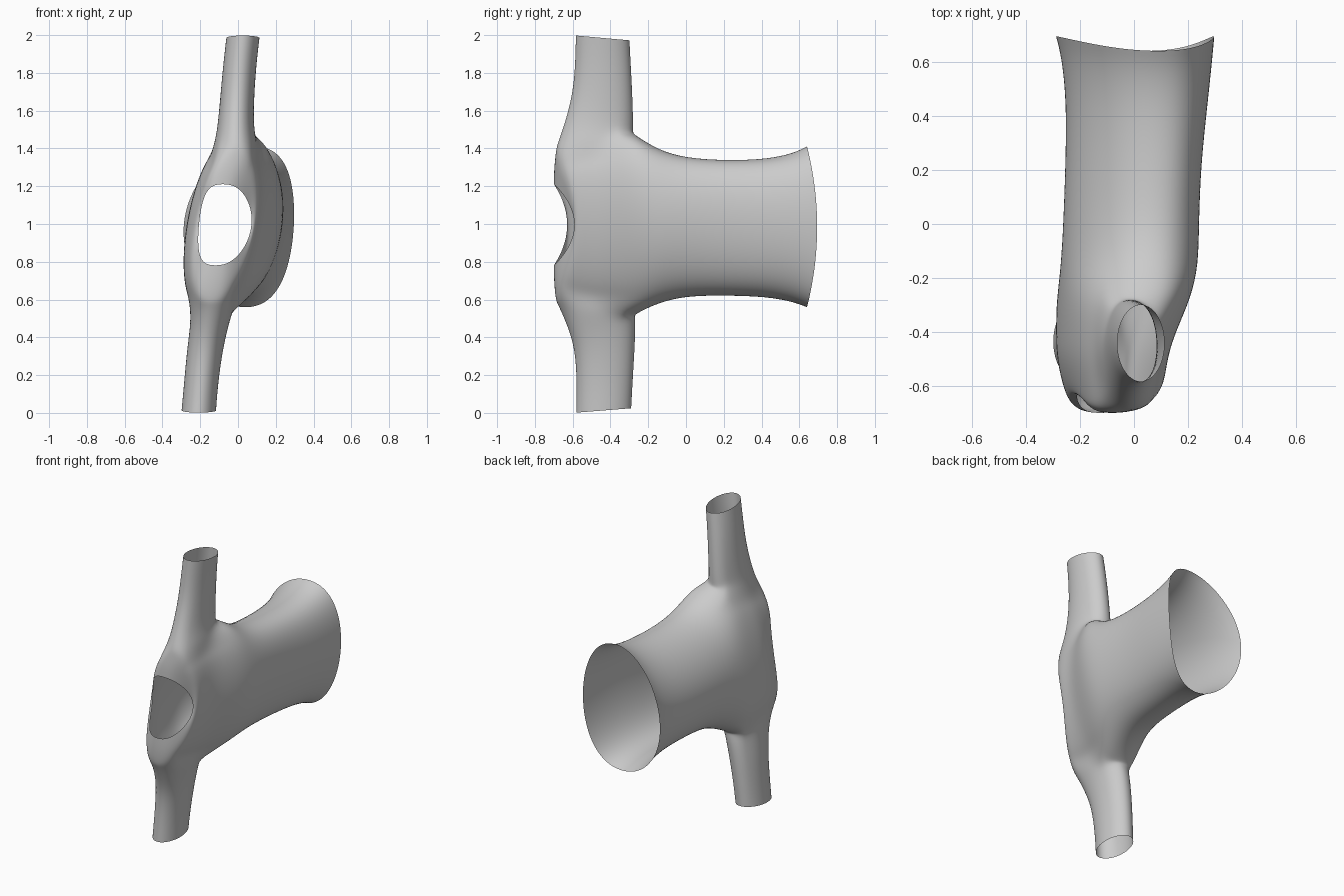
import bpy, bmesh
from math import sin, cos, pi, atan2

if "Cube" in bpy.data.objects:
    bpy.data.objects.remove(bpy.data.objects["Cube"])

N = 32          # points round the torso
K = 3           # half width of each armhole, in torso points

# torso sections: y, side bow, x left, x right, z bottom, z top, x at bottom, x at top
TORSO = [
    (0.64, 0.055, -0.29, 0.296, 0.557, 1.413, 0.04, 0.09),
    (0.57, 0.045, -0.268, 0.288, 0.585, 1.377, 0.03, 0.09),
    (0.43, 0.02, -0.25, 0.27, 0.613, 1.345, 0.02, 0.09),
    (0.22, 0.0, -0.253, 0.243, 0.62, 1.338, 0.0, 0.08),
    (0.00, 0.0, -0.26, 0.235, 0.618, 1.35, -0.02, 0.07),
    (-0.15, 0.0, -0.267, 0.232, 0.58, 1.395, -0.05, 0.06),
    (-0.27, 0.0, -0.272, 0.20, 0.52, 1.475, -0.12, 0.03),
    (-0.40, 0.0, -0.273, 0.14, 0.53, 1.45, -0.145, 0.0),
    (-0.50, 0.02, -0.27, 0.112, 0.54, 1.43, -0.155, -0.01),
    (-0.60, 0.05, -0.25, 0.10, 0.56, 1.41, -0.155, -0.01),
    (-0.69, 0.11, -0.232, 0.092, 0.59, 1.38, -0.145, -0.02),
    (-0.70, 0.11, -0.22, 0.082, 0.69, 1.29, -0.13, -0.06),
    (-0.70, 0.11, -0.207, 0.072, 0.78, 1.212, -0.12, -0.08),
]
HOLE = (6, 10)  # torso sections between which the sleeves leave

# sleeve rings: z, x left, x right, y front, y back, z slope along y
UPPER = [
    (1.45, -0.122, 0.098, -0.69, -0.272, 0.17),
    (1.53, -0.108, 0.083, -0.645, -0.272, 0.0),
    (1.70, -0.093, 0.088, -0.60, -0.28, 0.0),
    (1.86, -0.078, 0.10, -0.588, -0.29, -0.03),
    (1.985, -0.063, 0.115, -0.585, -0.297, -0.09),
]
LOWER = [
    (0.54, -0.255, -0.025, -0.68, -0.262, -0.15),
    (0.46, -0.255, -0.05, -0.63, -0.26, 0.0),
    (0.33, -0.272, -0.08, -0.588, -0.268, 0.0),
    (0.15, -0.288, -0.105, -0.58, -0.28, 0.04),
    (0.013, -0.30, -0.115, -0.583, -0.288, 0.08),
]


def torso_point(sec, i):
    y, bow, xl, xr, zb, zt, xb, xt = sec
    a = 2 * pi * i / N
    c, s = cos(a), sin(a)
    mid, half = (xl + xr) / 2, (xr - xl) / 2
    power = 0.95 if y > -0.2 else 0.77
    full = half * (1 if c > 0 else -1) * abs(c) ** power
    x = mid + full + ((xt + xb) / 2 - mid) * s * s + (xt - xb) / 2 * s
    side = bow * c * c * (0.65 if c < 0 and y < 0 else 1.0)
    return (x, y + side, (zb + zt) / 2 + (zt - zb) / 2 * s)


bm = bmesh.new()

# torso tube, open at hem and neck, with armholes left out
rings = [[bm.verts.new(torso_point(s, i)) for i in range(N)] for s in TORSO]
r0, r1 = HOLE
for r in range(len(rings) - 1):
    for i in range(N):
        in_hole = r0 <= r < r1 and any(m - K <= i < m + K for m in (N // 4, 3 * N // 4))
        if not in_hole:
            j = (i + 1) % N
            bm.faces.new((rings[r][i], rings[r][j], rings[r + 1][j], rings[r + 1][i]))


def sleeve(mid, sections):
    """Carry the armhole edge outwards through oval rings."""
    lo, hi = mid - K, mid + K
    loop = [rings[r0][i] for i in range(lo, hi)]
    loop += [rings[r][hi] for r in range(r0, r1)]
    loop += [rings[r1][i] for i in range(hi, lo, -1)]
    loop += [rings[r][lo] for r in range(r1, r0, -1)]
    _, xl, xr, yf, yb, _ = sections[0]
    angles = [atan2((v.co.y - (yf + yb) / 2) / (yb - yf),
                    (v.co.x - (xl + xr) / 2) / (xr - xl)) for v in loop]
    # even out the spacing towards the outer rings
    turn = 1 if sin(angles[1] - angles[0]) > 0 else -1
    even = [angles[0] + turn * 2 * pi * k / len(loop) for k in range(len(loop))]
    prev = loop
    for n, (z, xl, xr, yf, yb, slope) in enumerate(sections):
        t = n / (len(sections) - 1)
        ring = []
        for a, e in zip(angles, even):
            d = atan2(sin(e - a), cos(e - a))
            a += d * t
            x = (xl + xr) / 2 + (xr - xl) / 2 * cos(a)
            dy = (yb - yf) / 2 * sin(a)
            ring.append(bm.verts.new((x, (yf + yb) / 2 + dy, z + slope * dy)))
        for k in range(len(loop)):
            j = (k + 1) % len(loop)
            bm.faces.new((prev[k], prev[j], ring[j], ring[k]))
        prev = ring


sleeve(N // 4, UPPER)
sleeve(3 * N // 4, LOWER)

bmesh.ops.recalc_face_normals(bm, faces=bm.faces)
if sum(f.normal.x * f.calc_center_median().x for f in bm.faces) < 0:
    bmesh.ops.reverse_faces(bm, faces=bm.faces)
for f in bm.faces:
    f.smooth = True

mesh = bpy.data.meshes.new("shirt")
bm.to_mesh(mesh)
bm.free()
shirt = bpy.data.objects.new("shirt", mesh)
bpy.context.collection.objects.link(shirt)

# soft cloth surface
sub = shirt.modifiers.new("smooth_cloth", 'SUBSURF')
sub.levels = sub.render_levels = 2
